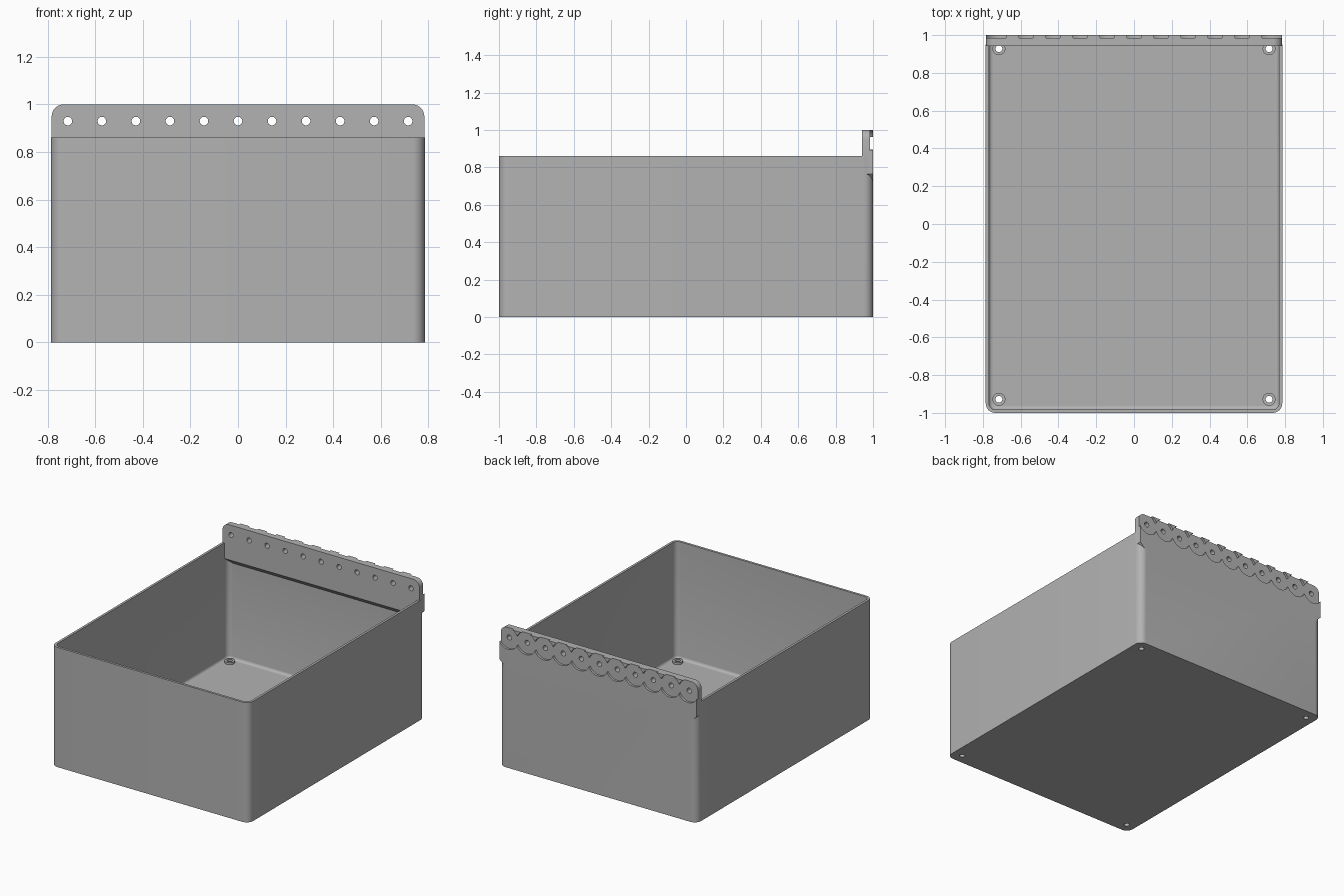
import bpy, bmesh, math
from mathutils import Matrix

cube = bpy.data.objects.get("Cube")
if cube:
    bpy.data.objects.remove(cube, do_unlink=True)

HALF_X, HALF_Y, HEIGHT, WALL = 0.785, 1.0, 0.86, 0.017
HOLE_Z, PITCH, HOLE_R = 0.93, 0.143, 0.018

grey = bpy.data.materials.new("plain grey")
grey.use_nodes = True
COLOUR = (0.45, 0.45, 0.45, 1)
grey.diffuse_color = COLOUR
grey.node_tree.nodes["Principled BSDF"].inputs["Base Color"].default_value = COLOUR


def finish(name, bm):
    bmesh.ops.recalc_face_normals(bm, faces=bm.faces)
    mesh = bpy.data.meshes.new(name)
    bm.to_mesh(mesh)
    bm.free()
    mesh.materials.append(grey)
    obj = bpy.data.objects.new(name, mesh)
    bpy.context.collection.objects.link(obj)
    return obj


def arc(cx, cy, r, start, steps=8):
    """Quarter circle, counter-clockwise from start degrees."""
    angles = [math.radians(start + 90 * i / steps) for i in range(steps + 1)]
    return [(cx + r * math.cos(a), cy + r * math.sin(a)) for a in angles]


def rounded_rect(hx, hy, r):
    corners = [(1, 1), (-1, 1), (-1, -1), (1, -1)]
    return [p for i, (sx, sy) in enumerate(corners)
            for p in arc(sx * (hx - r), sy * (hy - r), r, 90 * i)]


def prism(name, outline, low, high, place, fillet=0):
    """Extrude an outline from low to high; place maps (a, b, depth) to xyz."""
    bm = bmesh.new()
    face = bm.faces.new([bm.verts.new(place(a, b, low)) for a, b in outline])
    rim = list(face.edges)
    ext = bmesh.ops.extrude_face_region(bm, geom=[face], use_keep_orig=True)
    for v in [g for g in ext["geom"] if isinstance(g, bmesh.types.BMVert)]:
        a, b = outline[0]
        v.co += place(a, b, high) - place(a, b, low)
    if fillet:
        bmesh.ops.recalc_face_normals(bm, faces=bm.faces)
        bmesh.ops.bevel(bm, geom=rim, offset=fillet, segments=4,
                        profile=0.5, affect='EDGES')
    return finish(name, bm)


def along_z(a, b, d):
    return Matrix.Translation((a, b, d)).translation


def along_y(a, b, d):
    return Matrix.Translation((a, d, b)).translation


def along_x(a, b, d):
    return Matrix.Translation((d, a, b)).translation


def circle(cx, cy, r, sides=32):
    return [(cx + r * math.cos(2 * math.pi * i / sides),
             cy + r * math.sin(2 * math.pi * i / sides)) for i in range(sides)]


def combine(target, tool, operation):
    """Apply a boolean and discard the tool."""
    mod = target.modifiers.new("boolean", 'BOOLEAN')
    mod.operation, mod.solver, mod.object = operation, 'EXACT', tool
    bpy.context.view_layer.objects.active = target
    bpy.ops.object.modifier_apply(modifier=mod.name)
    bpy.data.objects.remove(tool, do_unlink=True)


# Open box with rounded corners and a filleted floor
box = prism("open_box", rounded_rect(HALF_X, HALF_Y, 0.05), 0, HEIGHT, along_z)
cavity = prism("cavity", rounded_rect(HALF_X - WALL, HALF_Y - WALL, 0.035),
               0.02, 1.2, along_z, fillet=0.02)
combine(box, cavity, 'DIFFERENCE')

# Back flange: rounded above, chamfered below
half = HALF_X - 0.002
outline = arc(half - 0.05, 0.95, 0.05, 0) + arc(-half + 0.05, 0.95, 0.05, 90)
outline += [(-half, 0.765), (-half + 0.055, 0.71), (half - 0.055, 0.71), (half, 0.765)]
flange = prism("back_flange", outline, 0.942, HALF_Y, along_y)
wedge = prism("wedge", [(0.93, 0.76), (0.93, 0.6), (0.99, 0.6), (0.99, 0.70)],
              -1, 1, along_x)
combine(flange, wedge, 'DIFFERENCE')
combine(box, flange, 'UNION')

# Row of bolt holes with overlapping round recesses on the back
for i in range(-5, 6):
    x = i * PITCH
    combine(box, prism("recess", circle(x, HOLE_Z, 0.079, 48), 0.984, 1.1, along_y),
            'DIFFERENCE')
    combine(box, prism("bolt_hole", circle(x, HOLE_Z, HOLE_R), 0.9, 1.1, along_y),
            'DIFFERENCE')

# Raised bosses with through holes at the floor corners
for sx in (-1, 1):
    for sy in (-1, 1):
        x, y = sx * 0.715, sy * 0.928
        combine(box, prism("boss", circle(x, y, 0.034), 0.01, 0.034, along_z), 'UNION')
        combine(box, prism("floor_hole", circle(x, y, HOLE_R), -0.1, 0.1, along_z),
                'DIFFERENCE')

bpy.ops.object.select_all(action='DESELECT')
box.select_set(True)
bpy.context.view_layer.objects.active = box
bpy.ops.object.shade_smooth_by_angle(angle=math.radians(30))
